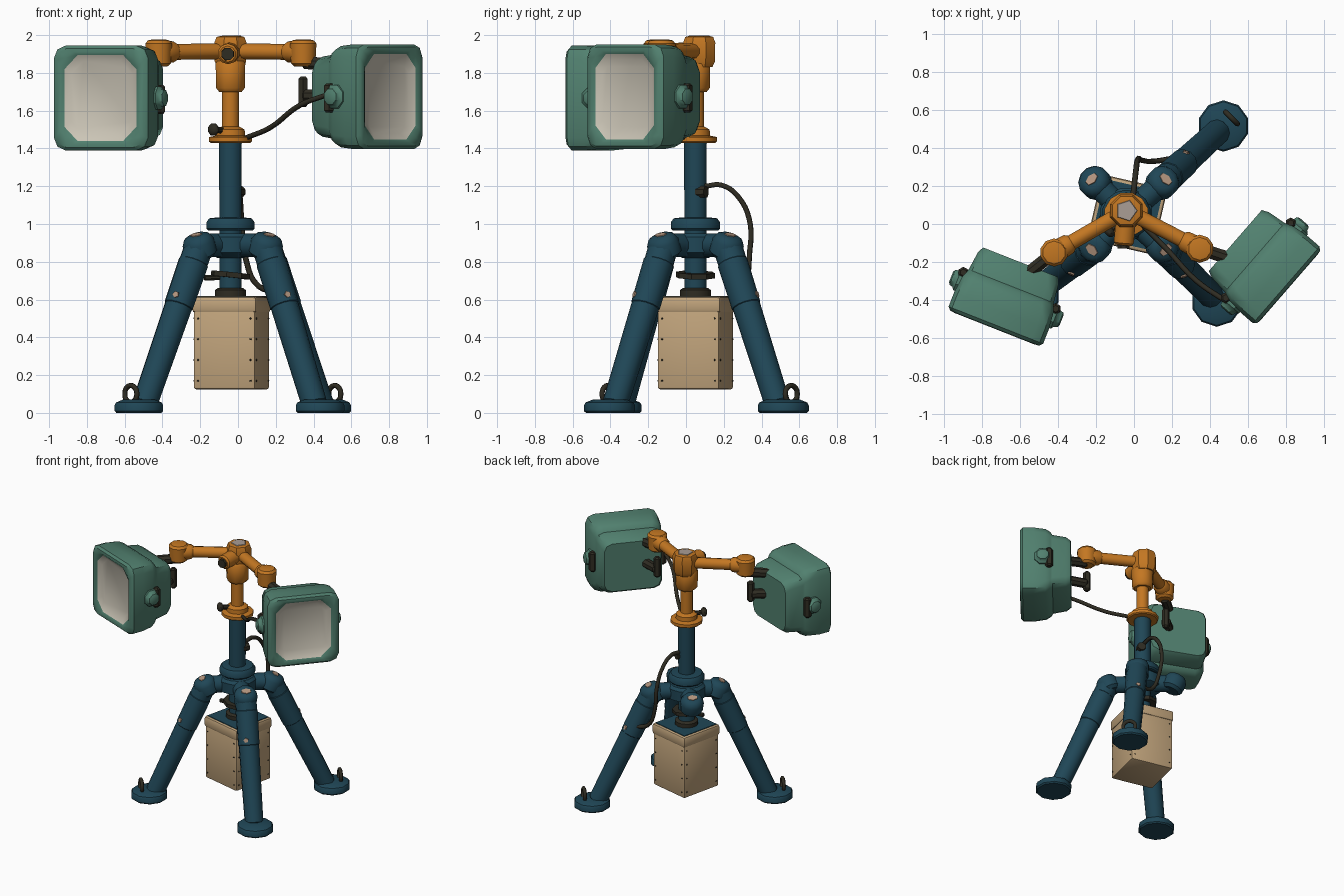
import bpy, bmesh, math
from mathutils import Vector, Matrix

if "Cube" in bpy.data.objects:
    bpy.data.objects.remove(bpy.data.objects["Cube"])

def mat(name, c):
    m = bpy.data.materials.new(name)
    m.diffuse_color = (*c, 1)
    m.use_nodes = True
    m.node_tree.nodes["Principled BSDF"].inputs["Base Color"].default_value = m.diffuse_color
    return m

BLUE = mat("deep blue paint", (0.014, 0.062, 0.094))
ORANGE = mat("orange paint", (0.55, 0.185, 0.016))
GREEN = mat("sage green paint", (0.083, 0.218, 0.16))
TAN = mat("tan canvas", (0.53, 0.368, 0.2))
GLASS = mat("pale glass", (0.6, 0.56, 0.47))
DARK = mat("dark rubber", (0.028, 0.025, 0.016))
WORN = mat("worn primer", (0.45, 0.3, 0.21))
STEEL = mat("bare steel", (0.4, 0.34, 0.3))

MX, MY = -0.04, 0.05          # mast axis
Z = (0, 0, 1)

def finish(name, bm, mats, angle=38):
    bmesh.ops.recalc_face_normals(bm, faces=bm.faces[:])
    me = bpy.data.meshes.new(name)
    bm.to_mesh(me)
    bm.free()
    for m in mats:
        me.materials.append(m)
    me.shade_smooth()
    me.set_sharp_from_angle(angle=math.radians(angle))
    o = bpy.data.objects.new(name, me)
    bpy.context.collection.objects.link(o)
    return o

def skin(bm, rings):
    """Join vertex rings with quads and cap the ends."""
    vs = [[bm.verts.new(p) for p in r] for r in rings]
    n = len(vs[0])
    sides = [[bm.faces.new((a[i], a[(i + 1) % n], b[(i + 1) % n], b[i])) for i in range(n)]
             for a, b in zip(vs, vs[1:])]
    return [bm.faces.new(vs[0]), bm.faces.new(vs[-1])], sides

def lathe(name, origin, axis, prof, m, n=12, stretch=1.0):
    """Turned part: prof is (height along axis, radius)."""
    q = Vector(axis).to_track_quat('Z', 'Y')
    o = Vector(origin)
    bm = bmesh.new()
    skin(bm, [[o + q @ Vector((r * math.cos(2 * math.pi * (i + .5) / n),
                               stretch * r * math.sin(2 * math.pi * (i + .5) / n), h))
               for i in range(n)] for h, r in prof])
    return finish(name, bm, [m])

def rod(name, p, q, r, m, n=12, r2=None, b=0.012):
    d = Vector(q) - Vector(p)
    L, r2 = d.length, r2 or r
    return lathe(name, p, d, [(0, r - b), (b, r), (L - b, r2), (L, r2 - b)], m, n)

def ball(name, c, r, m, axis=Z, squash=1.0, n=12):
    prof = [(-r * squash * math.cos(t * math.pi / 8), r * math.sin(t * math.pi / 8)) for t in range(1, 8)]
    return lathe(name, c, axis, prof, m, n)

def box(name, lo, hi, m, bevel=0.01, segs=2):
    bm = bmesh.new()
    lo, hi = Vector(lo), Vector(hi)
    bmesh.ops.create_cube(bm, size=1)
    bmesh.ops.transform(bm, matrix=Matrix.Translation((lo + hi) / 2) @ Matrix.Diagonal((*(hi - lo), 1)), verts=bm.verts)
    if bevel:
        bmesh.ops.bevel(bm, geom=bm.edges[:], offset=bevel, segments=segs, affect='EDGES', profile=0.5)
    return finish(name, bm, [m])

def cable(name, pts, r, cyclic=False):
    cu = bpy.data.curves.new(name, 'CURVE')
    cu.dimensions = '3D'
    cu.bevel_depth, cu.bevel_resolution, cu.resolution_u = r, 1, 5
    cu.use_fill_caps = True
    s = cu.splines.new('BEZIER')
    s.bezier_points.add(len(pts) - 1)
    s.use_cyclic_u = cyclic
    for b, p in zip(s.bezier_points, pts):
        b.co = p
        b.handle_left_type = b.handle_right_type = 'AUTO'
    cu.materials.append(DARK)
    o = bpy.data.objects.new(name, cu)
    bpy.context.collection.objects.link(o)
    bpy.ops.object.select_all(action='DESELECT')
    o.select_set(True)
    bpy.context.view_layer.objects.active = o
    bpy.ops.object.convert(target='MESH')

# Mast, lower flange and hub block
lathe("mast", (MX, MY, 0), Z, [(0.63, 0.06), (1.44, 0.062)], BLUE)
lathe("mast_flange", (MX, MY, 0), Z, [(0.965, 0.12), (0.975, 0.13), (1.01, 0.13), (1.03, 0.115), (1.035, 0.07)], BLUE, 14)
lathe("hub_block", (MX, MY, 0), Z, [(0.82, 0.07), (0.85, 0.14), (0.93, 0.14), (0.95, 0.12)], BLUE)

# Four hub arms; three carry legs, the back left one is a bare socket
legs = {(1, 1): (0.47, 0.515), (1, -1): (0.435, -0.405), (-1, -1): (-0.525, -0.37), (-1, 1): None}
for (sx, sy), foot in legs.items():
    tag = ("back" if sy > 0 else "front") + ("_right" if sx > 0 else "_left")
    j = Vector((MX + (0.19 if sx > 0 else -0.165), MY + sy * 0.168, 0.885))
    out = Vector((sx, sy, 0)).normalized()
    rod("hub_arm_" + tag, (MX, MY, 0.89), j, 0.064, BLUE)
    lathe("hub_socket_" + tag, j, (sx * .3, sy * .3, 1),
          [(-0.07, 0.06), (-0.05, 0.083), (0.02, 0.086), (0.05, 0.07), (0.062, 0.045)], BLUE)
    lathe("worn_patch_" + tag, j, (sx * .3, sy * .3, 1), [(0.058, 0.042), (0.066, 0.038)], WORN, 6, 0.65)
    if not foot:
        continue
    f = Vector((*foot, 0))
    ankle = f + Vector((0, 0, 0.04)) - out * 0.04
    rod("leg_" + tag, j, ankle, 0.078, BLUE, 12, 0.068)
    d = ankle - j
    rod("leg_sleeve_" + tag, j + d * 0.1, j + d * 0.38, 0.081, BLUE, 12, 0.078, 0.005)
    # chipped paint on the leg's outer side
    lathe("paint_chip_" + tag, j + d * 0.33, (sx * .4, sy, .3), [(0.07, 0.02), (0.083, 0.018)], WORN, 5)
    lathe("foot_" + tag, f, Z, [(0, 0.125), (0.01, 0.135), (0.04, 0.135), (0.055, 0.127), (0.07, 0.09)], BLUE, 10)
    if sx * sy > 0:
        side = Vector((-out.y, out.x, 0))
        c = f + out * 0.06 + Vector((0, 0, 0.1))
        cable("foot_ring_" + tag, [c + side * (0.045 * math.cos(a * math.pi / 3)) + Vector((0, 0, 0.045 * math.sin(a * math.pi / 3)))
                                   for a in range(6)], 0.014, True)

# Hanging ballast box, turned on the mast, with lid, blue top and rivets
w = 0.168
parts = [box("ballast_box", (-w, -w, .125), (w, w, .56), TAN, 0.012),
         box("ballast_lid", (-w - .008, -w - .008, .53), (w + .008, w + .008, .615), TAN, 0.018),
         box("ballast_top_plate", (-w + .012, -w + .012, .611), (w - .012, w - .012, .62), BLUE, 0)]
for s in (-1, 1):
    for t in (-1, 1):
        for k in range(4):
            z = 0.17 + k * 0.11
            parts.append(lathe("rivet", (s * (w - .025), t * (w - .002), z), (0, t, 0), [(0, .006), (.006, .004)], DARK, 6))
            parts.append(lathe("rivet", (s * (w - .002), t * (w - .025), z), (s, 0, 0), [(0, .006), (.006, .004)], DARK, 6))
for o in parts:
    o.data.transform(Matrix.Translation((-0.035, 0.05, 0)) @ Matrix.Rotation(math.radians(-13), 4, 'Z'))
lathe("clamp_base", (MX, MY, 0), Z, [(0.615, 0.085), (0.65, 0.085), (0.66, 0.07)], DARK)
lathe("clamp_plate", (MX, MY, 0.73), (0.1, 0.02, 1), [(-0.014, 0.105), (0.014, 0.105)], DARK, 8)
rod("clamp_lever", (MX, MY, 0.72), (MX - 0.14, MY - 0.02, 0.715), 0.016, DARK, 8, None, 0.005)

# Orange head: collar, tube, block, hub
lathe("head_collar", (MX, MY, 0), Z, [(1.43, 0.11), (1.437, 0.118), (1.46, 0.118), (1.468, 0.08), (1.5, 0.078), (1.515, 0.05)], ORANGE, 12)
lathe("head_tube", (MX, MY, 0), Z, [(1.48, 0.046), (1.71, 0.046)], ORANGE)
lathe("head_block", (MX, MY, 0), Z, [(1.70, 0.065), (1.72, 0.082), (1.85, 0.085), (1.87, 0.07)], ORANGE, 8)
lathe("head_hub", (MX, MY + .02, 0), Z, [(1.83, 0.075), (1.86, 0.09), (1.96, 0.092), (1.99, 0.08), (1.995, 0.06)], ORANGE, 8)
lathe("head_worn_patch", (MX, MY + .02, 0), Z, [(1.992, 0.06), (1.999, 0.055)], STEEL, 5)
rod("head_nose", (MX, MY, 1.91), (MX - .015, -0.11, 1.90), 0.055, ORANGE, 10)
lathe("head_nose_bolt", (MX - .015, -0.105, 1.90), (0, -1, 0), [(0, .036), (.025, .034)], DARK, 8)
k = Vector((-0.13, -0.04, 1.5))
rod("collar_screw", (MX, MY, 1.49), k, 0.017, DARK, 8, None, 0.004)
ball("collar_knob", k, 0.035, DARK, (1, 1, 0), 0.7, 8)

def lamp(tag, face, ang, end, link_to, inner):
    """Floodlight: housing loft, reflector, pivots, arm and links. ang turns it about z."""
    M = Matrix.Translation(face) @ Matrix.Rotation(ang, 4, 'Z')

    def ring(hw, hh, y, c, round_=.3):
        pts = []
        for i in range(4):
            sx, sz = ((1, 1), (-1, 1), (-1, -1), (1, -1))[i]
            arc = [(hw - c, hh), (hw - round_ * c, hh - round_ * c), (hw, hh - c)]
            if sx * sz > 0:
                arc.reverse()
            pts += [M @ Vector((sx * a, y, sz * b)) for a, b in arc]
        return pts
    bm = bmesh.new()
    # (half width, half height, depth, corner cut) from reflector, over the rim, to the back
    caps, sides = skin(bm, [ring(*s) for s in (
        (.175, .195, .035, .07, .5), (.205, .227, .012, .075, .5), (.223, .243, 0, .075, .4), (.25, .262, .003, .06),
        (.267, .277, .02, .065), (.267, .277, .1, .065), (.258, .268, .19, .065), (.245, .25, .225, .065),
        (.24, .225, .24, .06), (.228, .212, .34, .06), (.212, .19, .375, .06))])
    for f in [caps[0]] + sides[0]:
        f.material_index = 1
    finish("lamp_housing_" + tag, bm, [GREEN, GLASS])
    # side pivots with dark clamp washers
    for s in (-1, 1):
        ax = M.to_3x3() @ Vector((s, 0, 0))
        p = M @ Vector((s * .25, .17, 0))
        lathe("lamp_pivot_" + tag, p, ax, [(0, .068), (.025, .066), (.037, .05), (.055, .045), (.062, .03)], GREEN, 8)
        back = M.to_3x3() @ Vector((0, .045, 0))
        rod("lamp_pivot_clamp_" + tag, p + back + ax * .01 - Vector((0, 0, .085)), p + back + ax * .01 + Vector((0, 0, .07)), .03, DARK, 6)
    # arm and elbow
    e = Vector(end)
    rod("arm_" + tag, (MX, MY + .02, 1.915), e, 0.042, ORANGE, 10)
    d = (e - Vector((MX, MY + .02, 1.915))).normalized()
    lathe("arm_sleeve_" + tag, e, d, [(-.11, .04), (-.09, .056), (-.03, .06)], ORANGE, 10)
    lathe("arm_elbow_" + tag, e, Z, [(-.075, .05), (-.06, .068), (.045, .074), (.062, .06), (.066, .04)], ORANGE, 10)
    # dark links from elbow and hook to the housing back
    t = Vector(link_to)
    rod("upper_link_" + tag, e - Vector((0, 0, .055)), (t.x, t.y, 1.84), 0.036, DARK, 8)
    h = Vector((e.x, e.y, 1.68)).lerp(Vector((t.x, t.y, 1.68)), inner)
    rod("lower_link_" + tag, h, (t.x, t.y, 1.68), 0.036, DARK, 8)
    rod("hook_bar_" + tag, h + Vector((0, 0, -.06)), h + Vector((0, 0, .1)), 0.028, DARK, 6)

lamp("left", (-0.733, -0.55, 1.667), math.radians(-21.5), (-0.42, -0.15, 1.91), (-0.57, -0.27), 0.2)
lamp("right", (0.815, -0.333, 1.674), math.radians(49), (0.345, -0.13, 1.91), (0.53, -0.19), 0.0)

# Cables: collar to right lamp, and mast to back right leg
cable("lamp_cable", [(0.04, 0.0, 1.455), (0.17, -0.13, 1.51), (0.33, -0.3, 1.63), (0.49, -0.41, 1.69)], 0.014)
cable("mast_cable", [(-0.01, 0.1, 1.2), (0.0, 0.19, 1.205), (0.01, 0.28, 1.14), (0.02, 0.34, 1.0),
                     (0.04, 0.335, 0.82), (0.11, 0.33, 0.67), (0.23, 0.35, 0.64)], 0.015)
lathe("mast_cable_socket", (0.0, 0.08, 1.17), (0.5, 1, 0), [(-.03, .035), (.03, .032)], DARK, 8)
